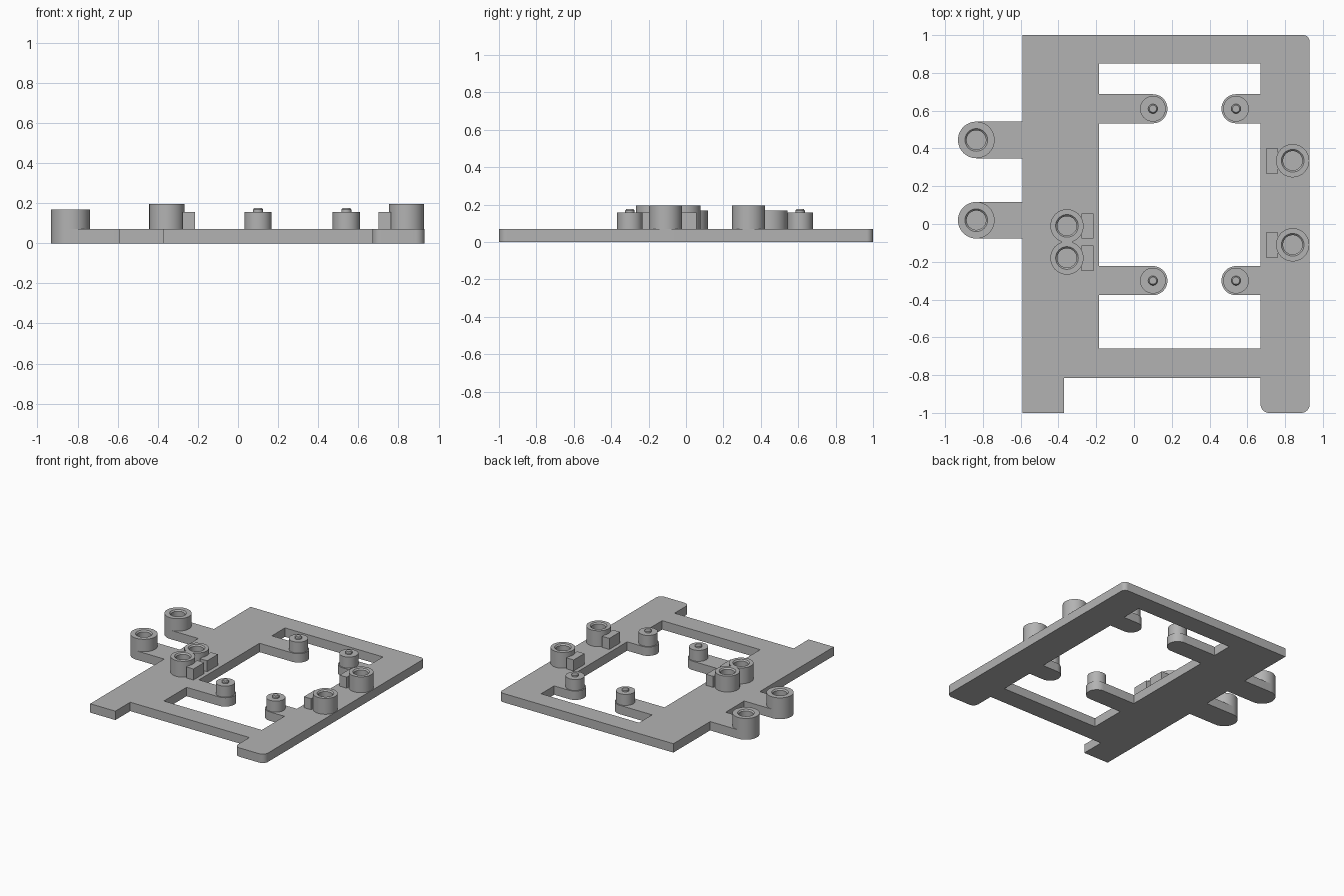
import bpy, bmesh
from math import pi, cos, sin

cube = bpy.data.objects.get("Cube")
if cube:
    bpy.data.objects.remove(cube, do_unlink=True)

grey = bpy.data.materials.new("plain_grey")
grey.use_nodes = True
colour = (0.45, 0.45, 0.45, 1)
grey.diffuse_color = colour
grey.node_tree.nodes["Principled BSDF"].inputs["Base Color"].default_value = colour

TOP = 0.07          # upper face of the base plate


def finish(name, bm):
    bmesh.ops.remove_doubles(bm, verts=bm.verts, dist=1e-4)
    bmesh.ops.recalc_face_normals(bm, faces=bm.faces)
    mesh = bpy.data.meshes.new(name)
    bm.to_mesh(mesh)
    bm.free()
    mesh.materials.append(grey)
    obj = bpy.data.objects.new(name, mesh)
    bpy.context.collection.objects.link(obj)
    bpy.ops.object.select_all(action='DESELECT')
    obj.select_set(True)
    bpy.context.view_layer.objects.active = obj
    bpy.ops.object.shade_smooth_by_angle(angle=pi / 6)
    return obj


def arc(x, y, r, start, end, steps=24):
    """Points on an arc, angles in quarter turns."""
    angles = [(start + (end - start) * i / steps) * pi / 2 for i in range(steps + 1)]
    return [(x + r * cos(a), y + r * sin(a)) for a in angles]


def tab(edge, x, y, r, start, end):
    """Round-ended arm that leaves a straight edge and returns to it."""
    pts = arc(x, y, r, start, end)
    return [(edge, pts[0][1])] + pts + [(edge, pts[-1][1])]


def lathe(name, x, y, profile):
    bm = bmesh.new()
    verts = [bm.verts.new((x + r, y, z)) for r, z in profile]
    edges = [bm.edges.new(pair) for pair in zip(verts, verts[1:])]
    bmesh.ops.spin(bm, geom=verts + edges, cent=(x, y, 0), axis=(0, 0, 1),
                   angle=2 * pi, steps=48)
    return finish(name, bm)


def block(name, x0, x1, y0, y1, z0, z1):
    bm = bmesh.new()
    bmesh.ops.create_cube(bm, size=1)
    for v in bm.verts:
        v.co = (x1 if v.co.x > 0 else x0, y1 if v.co.y > 0 else y0,
                z1 if v.co.z > 0 else z0)
    return finish(name, bm)


# Layout of the repeated parts
outer_x, outer_ys, outer_r = -0.835, (0.445, 0.02), 0.097
peg_xs, peg_ys, peg_r = (0.10, 0.54), (0.61, -0.30), 0.077

# Base plate: outer outline with two side arms
outline = [(-0.59, -1), (-0.37, -1), (-0.37, -0.815), (0.67, -0.815)]
outline += arc(0.715, -0.955, 0.045, 2, 3, 8)
outline += arc(0.885, -0.955, 0.045, 3, 4, 8)
outline += arc(0.895, 0.965, 0.035, 0, 1, 8)
outline += [(-0.59, 1)]
for y in outer_ys:
    outline += tab(-0.59, outer_x, y, outer_r, 1, 3)

# Window with four arms reaching inward
window = [(-0.185, -0.66), (0.67, -0.66)]
for y in reversed(peg_ys):
    window += tab(0.67, peg_xs[1], y, peg_r, 3, 1)
window += [(0.67, 0.85), (-0.185, 0.85)]
for y in peg_ys:
    window += tab(-0.185, peg_xs[0], y, peg_r, 1, -1)

curve = bpy.data.curves.new("plate_outline", 'CURVE')
curve.dimensions = '2D'
curve.fill_mode = 'BOTH'
curve.extrude = TOP / 2
for loop in (outline, window):
    spline = curve.splines.new('POLY')
    spline.points.add(len(loop) - 1)
    for point, (x, y) in zip(spline.points, loop):
        point.co = (x, y, 0, 1)
    spline.use_cyclic_u = True
helper = bpy.data.objects.new("plate_outline", curve)
bpy.context.collection.objects.link(helper)
filled = bpy.data.meshes.new_from_object(
    helper.evaluated_get(bpy.context.evaluated_depsgraph_get()))
bm = bmesh.new()
bm.from_mesh(filled)
bmesh.ops.translate(bm, verts=bm.verts, vec=(0, 0, TOP / 2))
bpy.data.objects.remove(helper, do_unlink=True)
bpy.data.meshes.remove(filled)
finish("base_plate", bm)


# Sockets: hollow cylinders with a chamfered mouth
def socket(name, x, y, r, height):
    lathe(name, x, y, [(r, TOP), (r, height), (0.06, height), (0.051, height - 0.01),
                       (0.051, TOP + 0.002), (0, TOP + 0.002)])


for i, y in enumerate(outer_ys):
    socket(f"arm_socket_{i}", outer_x, y, outer_r, 0.168)
for i, y in enumerate((0.335, -0.11)):
    socket(f"left_socket_{i}", 0.84, y, 0.088, 0.195)
    block(f"left_socket_stop_{i}", 0.70, 0.762, y - 0.068, y + 0.066, TOP, 0.157)
for i, y in enumerate((-0.01, -0.18)):
    socket(f"twin_socket_{i}", -0.355, y, 0.088, 0.195)
    block(f"twin_socket_stop_{i}", -0.277, -0.215, y - 0.068, y + 0.066, TOP, 0.157)
block("twin_socket_web", -0.385, -0.325, -0.115, -0.075, TOP, 0.194)

# Standoffs with a small chamfered pin
for x in peg_xs:
    for y in peg_ys:
        lathe("standoff", x, y, [(0.068, TOP), (0.068, 0.157), (0.025, 0.157),
                                 (0.025, 0.168), (0.019, 0.176), (0, 0.176)])
